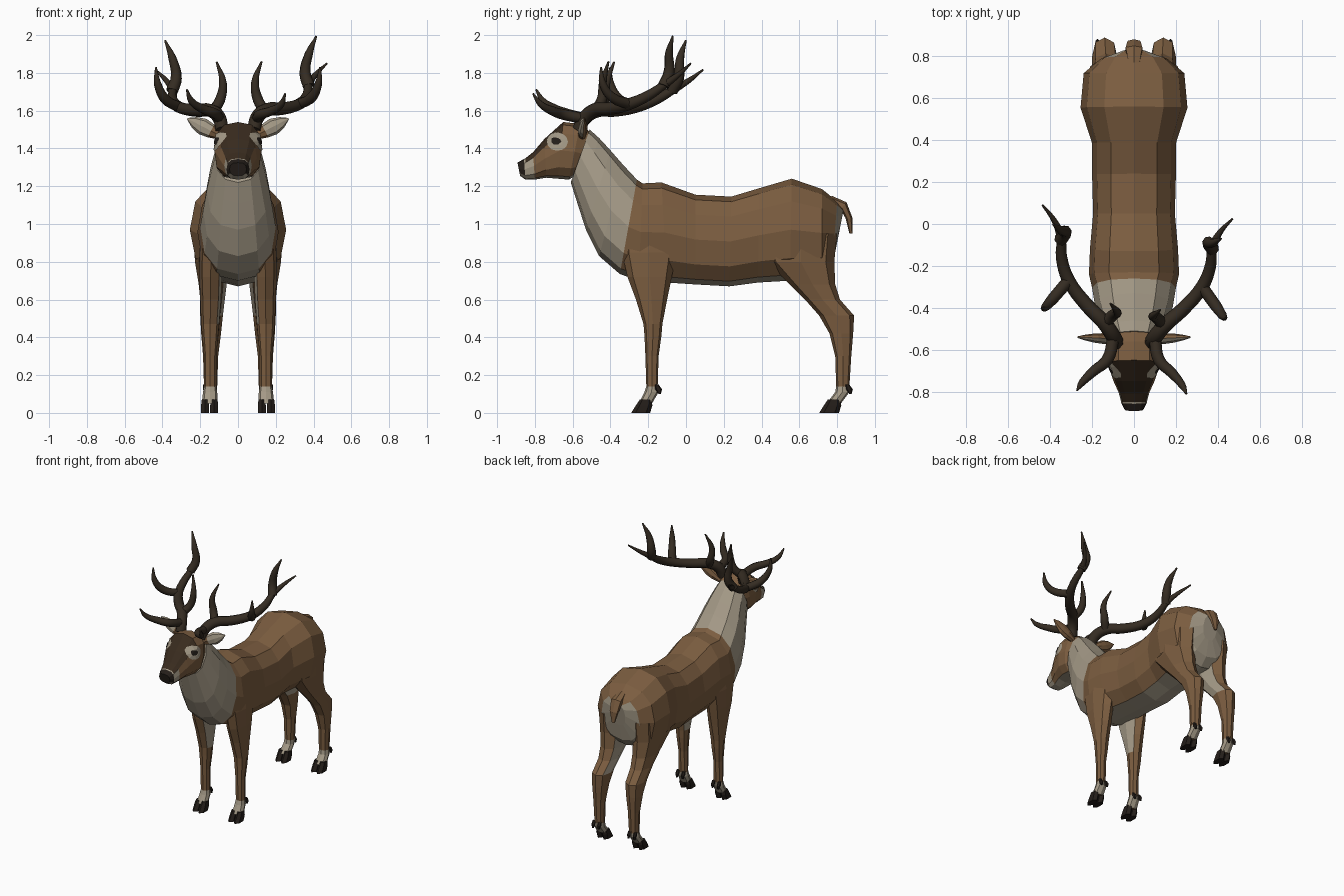
import bpy, bmesh, math
from mathutils import Vector, Matrix
from mathutils.bvhtree import BVHTree

if "Cube" in bpy.data.objects:
    bpy.data.objects.remove(bpy.data.objects["Cube"])


def make_material(name, rgb):
    mat = bpy.data.materials.new(name)
    mat.use_nodes = True
    mat.diffuse_color = (*rgb, 1)
    mat.node_tree.nodes["Principled BSDF"].inputs["Base Color"].default_value = (*rgb, 1)
    return mat


PALETTE = [make_material("coat_brown", (0.2, 0.11, 0.051)),
           make_material("pale_fur", (0.37, 0.32, 0.24)),
           make_material("dark_mask", (0.04, 0.024, 0.013)),
           make_material("antler_horn", (0.035, 0.025, 0.016)),
           make_material("black_nose_and_hoof", (0.018, 0.013, 0.01))]
BROWN, PALE, MASK, HORN, BLACK = range(5)


def finish(name, bm, mirror=False):
    me = bpy.data.meshes.new(name)
    bm.to_mesh(me)
    bm.free()
    for m in PALETTE:
        me.materials.append(m)
    ob = bpy.data.objects.new(name, me)
    bpy.context.collection.objects.link(ob)
    if mirror:
        ob.modifiers.new("mirror", 'MIRROR')
    return ob


def power(v, e):
    return math.copysign(abs(v) ** e, v)


def loft(name, rings, n, colour, e=0.85, mirror=False, caps=(BROWN, BROWN)):
    """Skin rings given as (centre, u, v); colour(segment, sector) picks a material."""
    bm = bmesh.new()
    loops = []
    for c, u, v in rings:
        angles = [2 * math.pi * k / n for k in range(n)]
        loops.append([bm.verts.new(c + u * power(math.cos(a), e) + v * power(math.sin(a), e))
                      for a in angles])
    for s in range(len(loops) - 1):
        a, b = loops[s], loops[s + 1]
        for k in range(n):
            j = (k + 1) % n
            bm.faces.new((a[k], a[j], b[j], b[k])).material_index = colour(s, k)
    for loop, mat in zip((loops[0], loops[-1]), caps):
        bm.faces.new(loop).material_index = mat
    bmesh.ops.recalc_face_normals(bm, faces=bm.faces)
    return finish(name, bm, mirror)


def spine(rows):
    """Rings on the centre plane from (top y, top z, bottom y, bottom z, half width)."""
    out = []
    for ty, tz, by, bz, w in rows:
        t, b = Vector((0, ty, tz)), Vector((0, by, bz))
        out.append(((t + b) / 2, (t - b) / 2, Vector((w, 0, 0))))
    return out


def level(rows):
    """Level rings from (z, front y, back y, inner x, outer x)."""
    return [(Vector(((xi + xo) / 2, (f + b) / 2, z)), Vector((0, (f - b) / 2, 0)),
             Vector(((xo - xi) / 2, 0, 0))) for z, f, b, xi, xo in rows]


# Body and neck
def body_colour(s, k):
    k = min(k, 11 - k)
    if s >= 9 or (s == 0 and k > 0) or (s == 1 and k > 3) or k == 5:
        return PALE
    return BROWN


loft("body", spine([
    (.835, 1.08, .80, .90, .06), (.80, 1.12, .775, .78, .16), (.72, 1.185, .72, .72, .24),
    (.56, 1.24, .55, .70, .255), (.39, 1.19, .38, .69, .20), (.24, 1.145, .23, .67, .20),
    (.05, 1.155, .05, .68, .195), (-.13, 1.22, -.10, .69, .21), (-.23, 1.215, -.25, .70, .215),
    (-.26, 1.235, -.35, .735, .20), (-.33, 1.31, -.46, .83, .185), (-.40, 1.39, -.53, .97, .165),
    (-.46, 1.455, -.575, 1.11, .14), (-.51, 1.50, -.61, 1.22, .12)]),
    12, body_colour, caps=(PALE, PALE))


# Head with dark mask, pale muzzle band and nose
def head_colour(s, k):
    k = min(k, 11 - k)
    if s == 5:
        return PALE
    if s == 6:
        return BLACK if k < 4 else PALE
    if s >= 2 and k < 2:
        return MASK
    return PALE if (s == 4 or k == 5) else BROWN


head = loft("head", spine([
    (-.50, 1.48, -.58, 1.26, .10), (-.56, 1.53, -.62, 1.235, .125), (-.65, 1.54, -.68, 1.24, .125),
    (-.75, 1.45, -.74, 1.245, .10), (-.81, 1.38, -.80, 1.235, .073), (-.85, 1.348, -.845, 1.235, .062),
    (-.858, 1.344, -.85, 1.235, .061), (-.892, 1.325, -.878, 1.255, .045)]),
    12, head_colour, e=0.75, caps=(BROWN, BLACK))

# Eye patches and eyes, laid on the side of the head
tree = BVHTree.FromPolygons([v.co for v in head.data.vertices],
                            [tuple(p.vertices) for p in head.data.polygons])


def side_plate(name, y, z, ry, rz, lift, mat, n=12):
    def on_head(r, k):
        a = 2 * math.pi * k / n
        origin = Vector((1, y + r * ry * math.cos(a), z + r * rz * math.sin(a)))
        loc, normal, _, _ = tree.ray_cast(origin, Vector((-1, 0, 0)))
        return loc + normal * lift if loc else Vector((.08, origin.y, origin.z))
    bm = bmesh.new()
    centre = bm.verts.new(on_head(0, 0))
    inner, outer = [[bm.verts.new(on_head(r, k)) for k in range(n)] for r in (0.5, 1)]
    for k in range(n):
        j = (k + 1) % n
        bm.faces.new((centre, inner[k], inner[j]))
        bm.faces.new((inner[k], outer[k], outer[j], inner[j]))
    for f in bm.faces:
        f.material_index = mat
    finish(name, bm, True)


side_plate("eye_patches", -.68, 1.435, .055, .048, .005, PALE)
side_plate("eyes", -.685, 1.437, .025, .019, .009, BLACK)

# Ears: pale in front, brown behind
ear_base, ear_tip = Vector((.09, -.55, 1.465)), Vector((.268, -.54, 1.558))
ear_up = Vector((-.46, 0, .89))
loft("ears", [(ear_base.lerp(ear_tip, t), ear_up * h, Vector((0, -d, 0)))
              for t, h, d in ((0, .02, .02), (.3, .038, .026), (.55, .045, .022),
                              (.8, .03, .014), (1, .004, .004))],
     8, lambda s, k: PALE if k < 4 and s > 0 else BROWN, e=1, mirror=True)

# Tail
loft("tail", spine([(.77, 1.15, .78, 1.09, .03), (.85, 1.115, .82, 1.075, .045),
                    (.882, 1.03, .845, 1.03, .035), (.882, .95, .865, .95, .012)]),
     6, lambda s, k: BROWN)

# Legs: pale inner thigh and pale fetlock
front_leg = [
    (.98, -.33, -.05, .06, .19), (.85, -.34, -.05, .08, .205), (.72, -.31, -.075, .085, .205),
    (.60, -.265, -.10, .09, .20), (.47, -.225, -.125, .10, .195), (.41, -.22, -.13, .105, .19),
    (.30, -.215, -.145, .115, .18), (.14, -.21, -.15, .115, .18), (.11, -.22, -.145, .11, .185),
    (.05, -.25, -.18, .108, .192)]
hind_leg = [
    (.95, .42, .80, .04, .235), (.80, .43, .785, .05, .228), (.68, .55, .79, .06, .208),
    (.60, .63, .815, .07, .20), (.515, .705, .89, .08, .20), (.42, .76, .885, .09, .195),
    (.30, .79, .875, .105, .185), (.14, .795, .865, .11, .18), (.11, .79, .865, .11, .185),
    (.05, .745, .82, .108, .192)]


def build_leg(name, rows):
    def colour(s, k):
        thigh = s < 4 and k in (5, 6)
        return PALE if thigh or s >= 7 else BROWN
    loft(name + "_legs", level(rows), 8, colour, mirror=True)
    _, f, b, _, _ = rows[-1]
    for side, x in (("inner", .126), ("outer", .174)):
        # Cloven hoof half and dewclaw
        loft(f"{name}_{side}_hooves",
             level([(.07, f + .005, b - .002, x - .02, x + .02),
                    (.04, f - .015, b + .002, x - .024, x + .024),
                    (0, f - .04, b - .01, x - .024, x + .024)]),
             6, lambda s, k: BLACK, mirror=True, caps=(BLACK, BLACK))
        back = rows[-2][2]
        loft(f"{name}_{side}_dewclaws",
             level([(.15, back - .02, back, x - .012, x + .012),
                    (.125, back - .02, back + .018, x - .012, x + .012),
                    (.10, back, back + .012, x - .006, x + .006)]),
             6, lambda s, k: BLACK, mirror=True, caps=(BLACK, BLACK))


build_leg("front", front_leg)
build_leg("hind", hind_leg)

# Antlers: beam plus tines as tapered curves, (base radius, path)
BRANCHES = [
    (.032, [(.085, -.565, 1.50), (.10, -.54, 1.56), (.15, -.48, 1.605), (.23, -.41, 1.61),
            (.325, -.30, 1.635), (.365, -.20, 1.68), (.375, -.11, 1.74), (.41, -.04, 1.79),
            (.47, .025, 1.85)]),
    (.024, [(.10, -.55, 1.56), (.12, -.65, 1.58), (.18, -.71, 1.60), (.23, -.77, 1.635),
            (.25, -.81, 1.69)]),
    (.024, [(.14, -.48, 1.60), (.105, -.445, 1.66), (.09, -.44, 1.75), (.125, -.41, 1.86)]),
    (.024, [(.325, -.30, 1.635), (.39, -.39, 1.67), (.425, -.44, 1.74), (.435, -.45, 1.83)]),
    (.027, [(.375, -.12, 1.73), (.355, -.09, 1.80), (.375, -.09, 1.90), (.415, -.07, 1.995)])]


def antler(name, move):
    curve = bpy.data.curves.new(name, 'CURVE')
    curve.dimensions = '3D'
    curve.bevel_depth = 1
    curve.bevel_resolution = 2
    curve.resolution_u = 4
    curve.use_fill_caps = True
    for radius, path in BRANCHES:
        sp = curve.splines.new('BEZIER')
        sp.bezier_points.add(len(path) - 1)
        for i, (bp, co) in enumerate(zip(sp.bezier_points, path)):
            bp.co = move @ Vector(co)
            bp.handle_left_type = bp.handle_right_type = 'AUTO'
            bp.radius = radius * (1 - (i / (len(path) - 1)) ** 2.5) + .005
    helper = bpy.data.objects.new(name + "_curve", curve)
    bpy.context.collection.objects.link(helper)
    deps = bpy.context.evaluated_depsgraph_get()
    me = bpy.data.meshes.new_from_object(helper.evaluated_get(deps))
    bpy.data.objects.remove(helper)
    me.materials.clear()
    me.materials.append(PALETTE[HORN])
    for p in me.polygons:
        p.use_smooth = True
        p.material_index = 0
    bpy.context.collection.objects.link(bpy.data.objects.new(name, me))


base = Vector((.09, -.565, 1.53))
tilt = (Matrix.Translation(base) @ Matrix.Rotation(math.radians(4), 4, 'Z')
        @ Matrix.Rotation(-.07, 4, 'X') @ Matrix.Scale(1.03, 4) @ Matrix.Translation(-base))
antler("left_antler", Matrix.Identity(4))
antler("right_antler", Matrix.Scale(-1, 4, Vector((1, 0, 0))) @ tilt)
